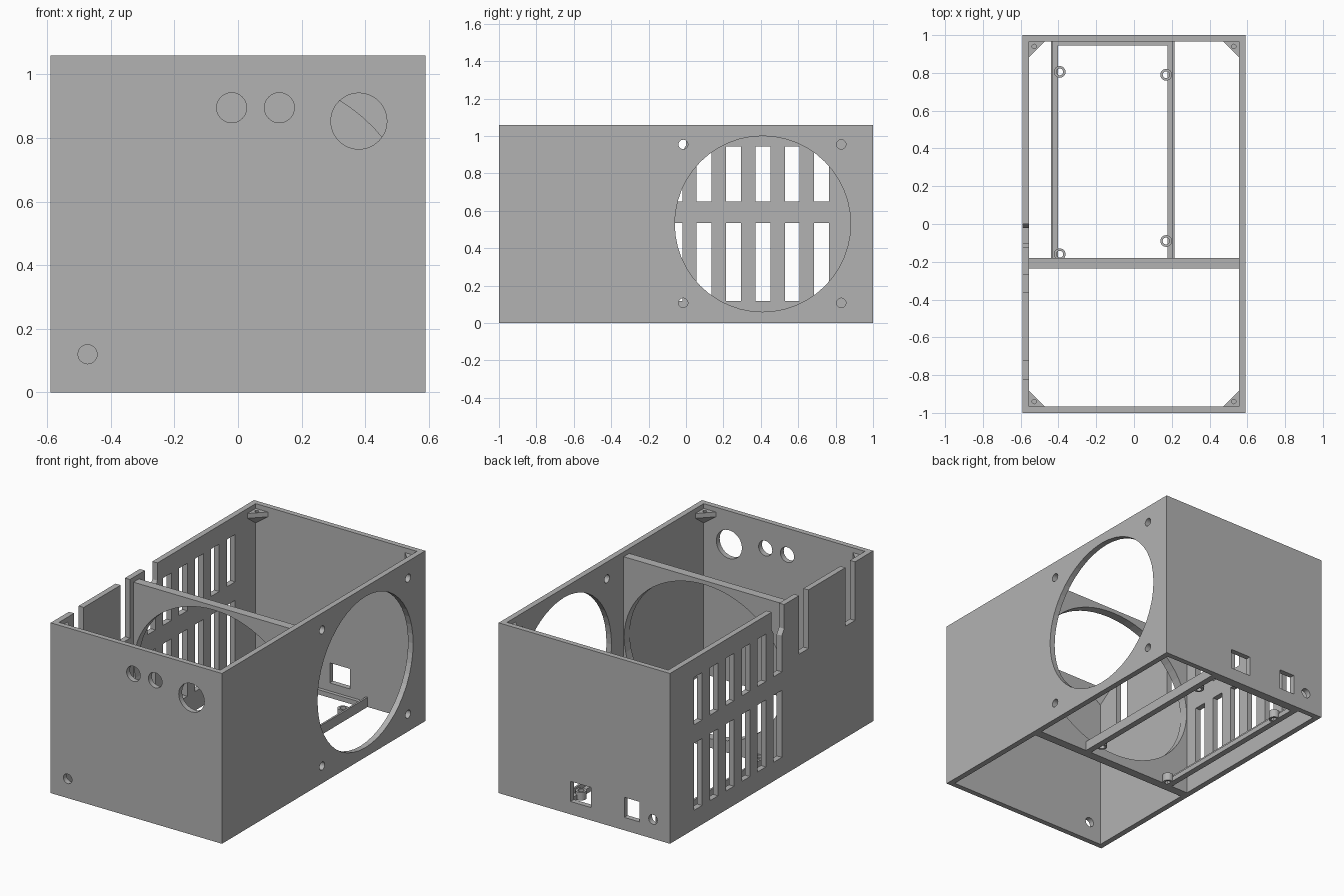
import bpy, bmesh
from math import radians
from mathutils import Matrix, Vector

if "Cube" in bpy.data.objects:
    bpy.data.objects.remove(bpy.data.objects["Cube"])

grey = bpy.data.materials.new("plain grey")
grey.use_nodes = True
COLOUR = (0.45, 0.45, 0.45, 1)
grey.diffuse_color = COLOUR
grey.node_tree.nodes["Principled BSDF"].inputs["Base Color"].default_value = COLOUR

W, D, H = 0.59, 1.0, 1.06      # half width, half depth, height
IX, IY = 0.555, 0.967          # inner faces of the walls
TOP = 1.03                     # level of the lid seat


def finish(name, bm):
    bmesh.ops.recalc_face_normals(bm, faces=bm.faces)
    mesh = bpy.data.meshes.new(name)
    bm.to_mesh(mesh)
    bm.free()
    mesh.materials.append(grey)
    obj = bpy.data.objects.new(name, mesh)
    bpy.context.scene.collection.objects.link(obj)
    return obj


def box(name, x, y, z):
    bm = bmesh.new()
    mid = [(a + b) / 2 for a, b in (x, y, z)]
    size = [b - a for a, b in (x, y, z)]
    bmesh.ops.create_cube(bm, size=1, matrix=Matrix.Translation(mid) @ Matrix.Diagonal(size + [1]))
    return finish(name, bm)


def rod(name, centre, axis, rx, depth, ry=None, sides=48):
    """Cylinder along an axis, optionally elliptical."""
    turn = {"X": Matrix.Rotation(radians(90), 4, "Y"),
            "Y": Matrix.Rotation(radians(90), 4, "X"),
            "Z": Matrix.Identity(4)}[axis]
    bm = bmesh.new()
    bmesh.ops.create_cone(bm, cap_ends=True, segments=sides, radius1=1, radius2=1, depth=depth,
                          matrix=Matrix.Translation(centre) @ turn @ Matrix.Diagonal((rx, ry or rx, 1, 1)))
    return finish(name, bm)


def prism(name, points, offset):
    """Flat outline pushed along an offset."""
    bm = bmesh.new()
    face = bm.faces.new([bm.verts.new(p) for p in points])
    new = bmesh.ops.extrude_face_region(bm, geom=[face])["geom"]
    bmesh.ops.translate(bm, vec=offset, verts=[v for v in new if isinstance(v, bmesh.types.BMVert)])
    return finish(name, bm)


def cut(obj, cutter):
    mod = obj.modifiers.new("cut", "BOOLEAN")
    mod.operation, mod.solver, mod.object = "DIFFERENCE", "EXACT", cutter
    bpy.context.view_layer.objects.active = obj
    bpy.ops.object.modifier_apply(modifier=mod.name)
    bpy.data.objects.remove(cutter)


# Outer case, open at top and bottom
case = box("case", (-W, W), (-D, D), (0, H))
cut(case, box("cavity", (-IX, IX), (-IY, IY), (-1, 2)))

# Round holes in the front wall, and the cable hole through front and back
for x, z, r in ((-0.02, 0.895, 0.047), (0.13, 0.895, 0.047), (0.38, 0.853, 0.088)):
    cut(case, rod("hole", (x, -D, z), "Y", r, 0.2))
for y in (-D, D):
    cut(case, rod("hole", (-0.473, y, 0.12), "Y", 0.03, 0.2, sides=24))

# Sockets in the back wall
for x in ((-0.045, 0.095), (-0.38, -0.275)):
    cut(case, box("socket", x, (0.9, 1.1), (0.08, 0.205)))

# Fan opening and its screw holes
cut(case, rod("fan", (W, 0.41, 0.53), "X", 0.47, 0.2))
for y in (-0.015, 0.83):
    for z in (0.108, 0.955):
        cut(case, rod("screw", (W, y, z), "X", 0.025, 0.2, sides=24))

# Vent slots and the notches in the rim of the opposite wall
SIDE = (-0.65, -0.5)
for i in range(6):
    y = 0.685 - 0.157 * i
    for z in ((0.118, 0.535), (0.65, 0.945)):
        cut(case, box("vent", SIDE, (y, y + 0.08), z))
for y in ((-0.82, -0.725), (-0.362, -0.27)):
    cut(case, box("notch", SIDE, y, (0.695, 1.2)))
outline = ((0, 1.2), (0, 0.95), (-0.03, 0.9), (-0.09, 0.86), (-0.123, 0.91), (-0.123, 1.2))
cut(case, prism("tapered_notch", [(SIDE[0], y, z) for y, z in outline], (0.15, 0, 0)))

# Inner partition with its wide oval opening
partition = box("partition", (-IX, IX), (-0.235, -0.18), (0, TOP))
cut(partition, rod("oval", (0, -0.2, 0.53), "Y", 0.552, 0.3, ry=0.475, sides=64))

# Corner brackets for the lid, tapering down into the corners
LEG = 0.083
for sx, side in ((-1, "right"), (1, "left")):
    for sy, end in ((-1, "front"), (1, "back")):
        corner = Vector((sx * IX, sy * IY, 0))
        flat = [corner, corner - Vector((sx * LEG, 0, 0)), corner - Vector((0, sy * LEG, 0))]
        bm = bmesh.new()
        points = [p + Vector((0, 0, z)) for z in (TOP, 1.0) for p in flat]
        points.append(corner + Vector((0, 0, 0.94)))
        bmesh.ops.convex_hull(bm, input=[bm.verts.new(p) for p in points])
        bracket = finish(f"{end}_{side}_bracket", bm)
        cut(bracket, rod("pilot", (sx * 0.528, sy * 0.94, TOP), "Z", 0.012, 0.06, sides=16))

# Board frame at the bottom: ledges with a raised outer lip
LENGTH = (-0.18, IY)
for side, ledge, lip in (("right", (-0.44, -0.403), (-0.44, -0.428)),
                         ("left", (0.177, 0.215), (0.203, 0.215))):
    box(f"{side}_rail", ledge, LENGTH, (0, 0.03))
    box(f"{side}_rail_lip", lip, LENGTH, (0.03, 0.06))
box("back_rail", (-0.403, 0.177), (0.945, IY), (0, 0.03))

# Standoffs for the board
for i, (x, y) in enumerate(((-0.393, 0.805), (0.17, 0.79), (0.17, -0.09), (-0.393, -0.16))):
    post = rod(f"standoff_{i + 1}", (x, y, 0.025), "Z", 0.031, 0.05, sides=24)
    cut(post, rod("bore", (x, y, 0.025), "Z", 0.018, 0.2, sides=24))
    if y < -0.1:
        cut(post, box("trim", (-1, 1), (-0.5, -0.18), (-1, 1)))
